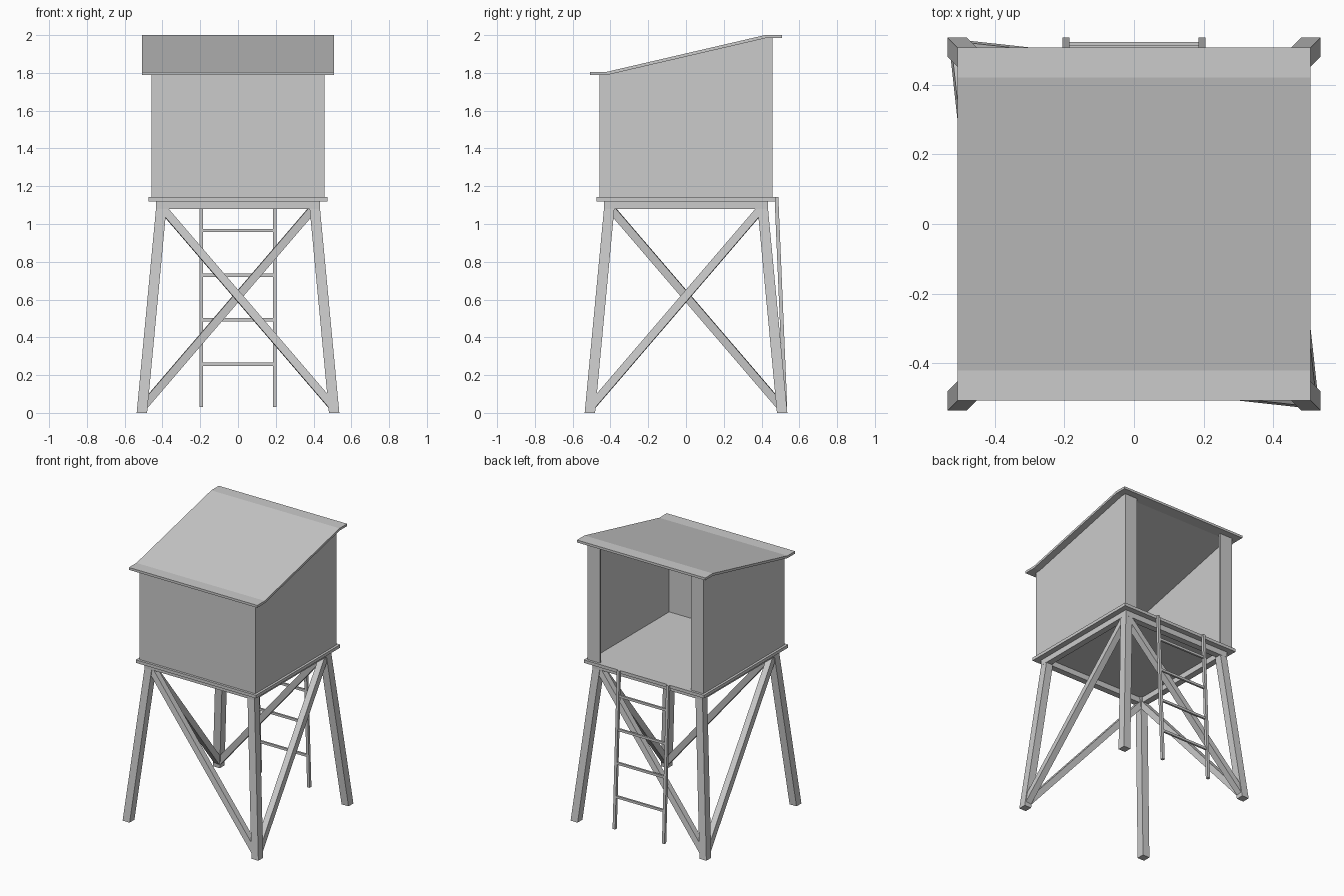
import bpy, bmesh
from mathutils import Vector

if "Cube" in bpy.data.objects:
    bpy.data.objects.remove(bpy.data.objects["Cube"])


def prism(name, ring_a, ring_b):
    """Solid between two matching rings of points."""
    n = len(ring_a)
    bm = bmesh.new()
    a = [bm.verts.new(p) for p in ring_a]
    b = [bm.verts.new(p) for p in ring_b]
    bm.faces.new(a)
    bm.faces.new(b)
    for i in range(n):
        j = (i + 1) % n
        bm.faces.new((a[i], a[j], b[j], b[i]))
    bmesh.ops.recalc_face_normals(bm, faces=bm.faces)
    me = bpy.data.meshes.new(name)
    bm.to_mesh(me)
    bm.free()
    ob = bpy.data.objects.new(name, me)
    bpy.context.collection.objects.link(ob)
    return ob


def square(x, y, z, s):
    h = s / 2
    return [(x - h, y - h, z), (x + h, y - h, z), (x + h, y + h, z), (x - h, y + h, z)]


def box(name, x0, x1, y0, y1, z0, z1):
    ring = [(x0, y0), (x1, y0), (x1, y1), (x0, y1)]
    return prism(name, [(x, y, z0) for x, y in ring], [(x, y, z1) for x, y in ring])


def side_profile(name, pts, x0, x1):
    return prism(name, [(x0, y, z) for y, z in pts], [(x1, y, z) for y, z in pts])


def beam(name, p, q, face, width, depth):
    """Straight bar from p to q; depth runs roughly along the face direction."""
    p, q = Vector(p), Vector(q)
    d = (q - p).normalized()
    w = d.cross(Vector(face)).normalized()
    t = w.cross(d) * depth / 2
    w = w * width / 2
    offs = [w + t, w - t, -w - t, -w + t]
    return prism(name, [p + o for o in offs], [q + o for o in offs])


# Splayed legs
for sx in (-1, 1):
    for sy in (-1, 1):
        prism("leg", square(sx * 0.509, sy * 0.509, 0, 0.055),
              square(sx * 0.403, sy * 0.403, 1.12, 0.055))

# One diagonal brace per side, meeting in pairs at two opposite feet
LO, HI, ZL, ZH = 0.505, 0.405, 0.03, 1.09
for s in (-1, 1):
    beam("brace", (-s * LO, s * LO, ZL), (s * HI, s * HI, ZH), (0, s, 0.094), 0.042, 0.045)
    beam("brace", (s * LO, -s * LO, ZL), (s * HI, s * HI, ZH), (s, 0, 0.094), 0.042, 0.045)

# Platform and the frame under it
box("platform", -0.475, 0.475, -0.475, 0.475, 1.12, 1.142)
for s in (-1, 1):
    a, b = sorted((s * 0.39, s * 0.435))
    box("frame_beam", -0.435, 0.435, a, b, 1.08, 1.12)
    box("frame_beam", a, b, -0.39, 0.39, 1.08, 1.12)

# Cabin walls, open at the back between two narrow panels
W, T, Z0, ZF, ZB, K = 0.458, 0.015, 1.142, 1.788, 1.984, 0.422
wall = [(-W, Z0), (W, Z0), (W, ZB), (K, ZB), (-K, ZF), (-W, ZF)]
side_profile("left_wall", wall, -W, -W + T)
side_profile("right_wall", wall, W - T, W)
box("front_wall", -W + T, W - T, -W, -W + T, Z0, ZF)
box("left_back_panel", -W + T, -0.36, W - T, W, Z0, ZB)
box("right_back_panel", 0.36, W - T, W - T, W, Z0, ZB)

# Sloped roof with flat eaves
R, H = 0.507, 0.017
under = [(-R, ZF), (-K, ZF), (K, ZB), (R, ZB)]
over = [(y, z + H) for y, z in reversed(under)]
side_profile("roof", under + over, -R, R)

# Ladder at the back
def ladder_y(z):
    return 0.526 + (0.479 - 0.526) * (z - 0.03) / 1.11

for s in (-1, 1):
    prism("ladder_rail", square(s * 0.195, ladder_y(0.03), 0.03, 0.02),
          square(s * 0.195, ladder_y(1.142), 1.142, 0.02))
for i in range(4):
    z = 0.257 + i * 0.236
    y = ladder_y(z)
    beam("ladder_rung", (-0.19, y, z), (0.19, y, z), (0, 1, 0), 0.017, 0.014)
